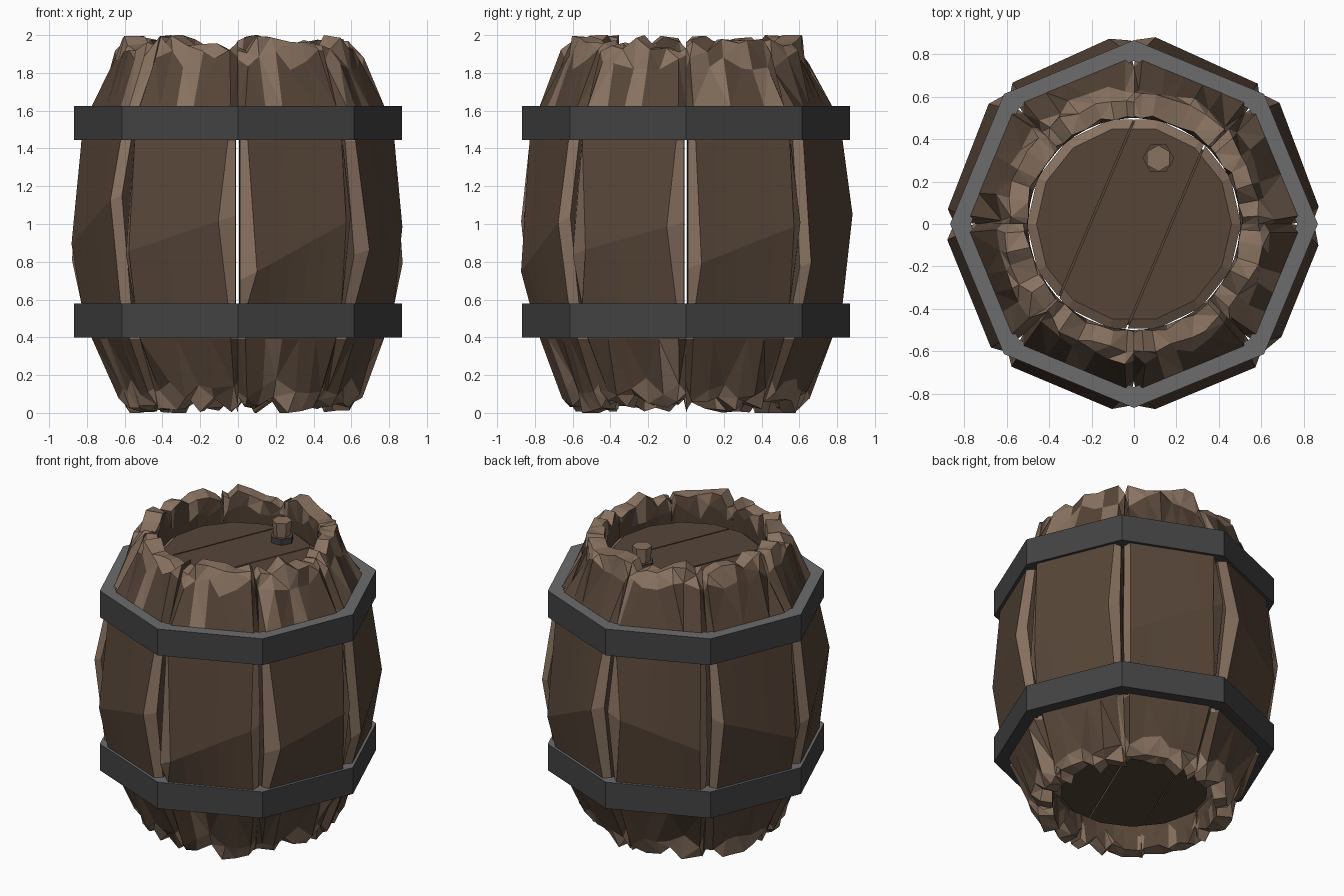
import bpy, bmesh, math, random
from mathutils import Vector

if "Cube" in bpy.data.objects:
    bpy.data.objects.remove(bpy.data.objects["Cube"])

random.seed(11)
J = lambda a: random.uniform(-a, a)


def material(name, col):
    m = bpy.data.materials.new(name)
    m.diffuse_color = (*col, 1)
    m.use_nodes = True
    m.node_tree.nodes["Principled BSDF"].inputs["Base Color"].default_value = m.diffuse_color
    return m


WOOD = material("dark wood", (0.094, 0.060, 0.039))
EDGE = material("worn light wood", (0.25, 0.17, 0.118))
IRON = material("dark iron", (0.055, 0.055, 0.055))
IRON_TOP = material("light iron", (0.15, 0.15, 0.15))


def finish(bm, name, mats):
    bmesh.ops.recalc_face_normals(bm, faces=bm.faces[:])
    me = bpy.data.meshes.new(name)
    bm.to_mesh(me)
    bm.free()
    for m in mats:
        me.materials.append(m)
    ob = bpy.data.objects.new(name, me)
    bpy.context.collection.objects.link(ob)
    return ob


# Stave profile: height, outer radius, inner radius, kind
ROWS = [(0.045, 0.600, 0.51, "tip"), (0.13, 0.640, 0.50, "chip"),
        (0.39, 0.728, 0.53, "hoop"),
        (0.58, 0.785, 0.64, "flat"), (0.95, 0.845, 0.68, "belly"),
        (1.44, 0.785, 0.64, "flat"), (1.62, 0.732, 0.53, "hoop"),
        (1.87, 0.645, 0.50, "chip"), (1.955, 0.600, 0.51, "tip")]
COLS = [-1, -0.87, -0.5, -0.17, 0.17, 0.5, 0.87, 1]
N = len(ROWS)


def stave(k):
    bm = bmesh.new()
    mid = math.radians(22.5 + 45 * k)
    gap = math.radians(random.uniform(0.5, 1.0))
    slope, lean = random.choice((-1, 1)) * random.uniform(0.08, 0.17), J(0.015)
    belly_shift = J(0.10)
    outer, inner = [], []
    for z, ro, ri, kind in ROWS:
        orow, irow = [], []
        end = kind in ("tip", "chip")
        # staves touch at the ends and part slightly along the belly
        half = math.radians(22.5) - (gap if kind in ("flat", "belly") else -0.001)
        wear = {-0.87: 0.87 - random.uniform(0, 0.2), 0.87: 0.87 - random.uniform(0, 0.2)}
        for u in COLS:
            uu, zz = u, z
            if end and abs(u) < 1:
                uu += J(0.08)
            elif kind == "belly" and u in wear:
                uu = math.copysign(wear[u], u)
            th = uu * half
            if not end:
                drop = 0.05 if abs(u) == 1 else 0
                r = (ro - drop + (lean * uu if kind == "belly" else 0)) / math.cos(th)
                if kind == "belly":
                    zz += belly_shift + slope * uu
            else:
                r = ro + J(0.022)
                zz += J(0.05 if kind == "tip" else 0.055)
                if abs(u) == 1:
                    r -= 0.015
            zz = min(2.0, max(0.0, zz))
            a = mid + th
            orow.append(bm.verts.new((r * math.cos(a), r * math.sin(a), zz)))
            zi = min(2.0, max(0.0, zz + (J(0.02) if kind == "tip" else 0)))
            q = ri + (J(0.012) if kind == "tip" else 0)
            irow.append(bm.verts.new((q * math.cos(a), q * math.sin(a), zi)))
        outer.append(orow)
        inner.append(irow)
    C = len(COLS)

    def face(vs, light):
        bm.faces.new(vs).material_index = 1 if light else 0

    for i in range(N - 1):
        end = i in (0, N - 2)
        near = i in (1, N - 3)
        for c in range(C - 1):
            if end:
                light = random.random() < 0.85
            elif near:
                light = random.random() < 0.08
            else:
                light = c in (0, C - 2)
            face((outer[i][c], outer[i][c + 1], outer[i + 1][c + 1], outer[i + 1][c]), light)
            face((inner[i][c], inner[i + 1][c], inner[i + 1][c + 1], inner[i][c + 1]), end and c % 3 == 0)
        for c in (0, C - 1):
            face((outer[i][c], outer[i + 1][c], inner[i + 1][c], inner[i][c]), False)
    for i in (0, N - 1):
        for c in range(C - 1):
            face((outer[i][c], outer[i][c + 1], inner[i][c + 1], inner[i][c]), True)
    chipped = [f for f in bm.faces if not 0.5 < f.calc_center_median().z < 1.5]
    bmesh.ops.triangulate(bm, faces=chipped)
    finish(bm, f"stave_{k + 1}", (WOOD, EDGE))


for k in range(8):
    stave(k)


# Octagonal iron hoops, lighter on the upper face
def ring(name, x, y, ro, ri, z0, z1, sides, top_mat):
    bm = bmesh.new()
    loops = []
    for i in range(sides):
        a = math.tau * i / sides
        loops.append([bm.verts.new((x + r * math.cos(a), y + r * math.sin(a), z))
                      for r, z in ((ro, z0), (ro, z1), (ri, z1), (ri, z0))])
    for i in range(sides):
        p, q = loops[i], loops[(i + 1) % sides]
        for j in range(4):
            f = bm.faces.new((p[j], q[j], q[(j + 1) % 4], p[(j + 1) % 4]))
            f.material_index = 1 if j == 1 else 0
    return finish(bm, name, (IRON, top_mat))


ring("lower_hoop", 0, 0, 0.868, 0.77, 0.40, 0.58, 8, IRON_TOP)
ring("upper_hoop", 0, 0, 0.868, 0.77, 1.445, 1.625, 8, IRON_TOP)


# Heads: bevelled discs cut into three diagonal planks
M = Vector((0.92, -0.39, 0)).normalized()


def plank(name, lo, hi, z, s):
    bm = bmesh.new()
    sides = 14
    prof = ((0.505, -0.07), (0.505, -0.035), (0.46, 0.0))
    rows = [[bm.verts.new((r * math.cos(math.tau * i / sides),
                           r * math.sin(math.tau * i / sides), z + s * h))
             for i in range(sides)] for r, h in prof]
    for a, b in zip(rows, rows[1:]):
        for i in range(sides):
            j = (i + 1) % sides
            f = bm.faces.new((a[i], a[j], b[j], b[i]))
            f.material_index = 1 if b is rows[2] else 0
    bm.faces.new(rows[0])
    bm.faces.new(rows[2])
    for off, d in ((lo, -1), (hi, 1)):
        res = bmesh.ops.bisect_plane(bm, geom=bm.verts[:] + bm.edges[:] + bm.faces[:],
                                     plane_co=M * off, plane_no=M * d, clear_outer=True)
        cut = [e for e in res["geom_cut"] if isinstance(e, bmesh.types.BMEdge)]
        if cut:
            bmesh.ops.holes_fill(bm, edges=cut)
    finish(bm, name, (WOOD, EDGE))


for label, z, s in (("top", 1.81, 1), ("bottom", 0.16, -1)):
    for n, (lo, hi) in enumerate(((-1, -0.195), (-0.187, 0.157), (0.165, 1))):
        plank(f"{label}_head_plank_{n + 1}", lo, hi, z, s)
    # thin batten behind each plank joint closes the gap
    for n, off in enumerate((-0.191, 0.161)):
        bpy.ops.mesh.primitive_cube_add(size=1, location=M * off + Vector((0, 0, z - s * 0.045)),
                                        rotation=(0, 0, math.atan2(M.y, M.x)))
        batten = bpy.context.object
        batten.name = f"{label}_joint_{n + 1}"
        batten.scale = (0.03, 0.9, 0.02)
        batten.data.materials.append(WOOD)

# Bung: iron collar and tapered wooden peg
ring("bung_collar", 0.115, 0.31, 0.075, 0.045, 1.80, 1.85, 6, WOOD)
bpy.ops.mesh.primitive_cone_add(vertices=6, radius1=0.048, radius2=0.062, depth=0.15,
                                location=(0.115, 0.31, 1.875))
peg = bpy.context.object
peg.name = "bung_peg"
peg.data.materials.append(EDGE)
